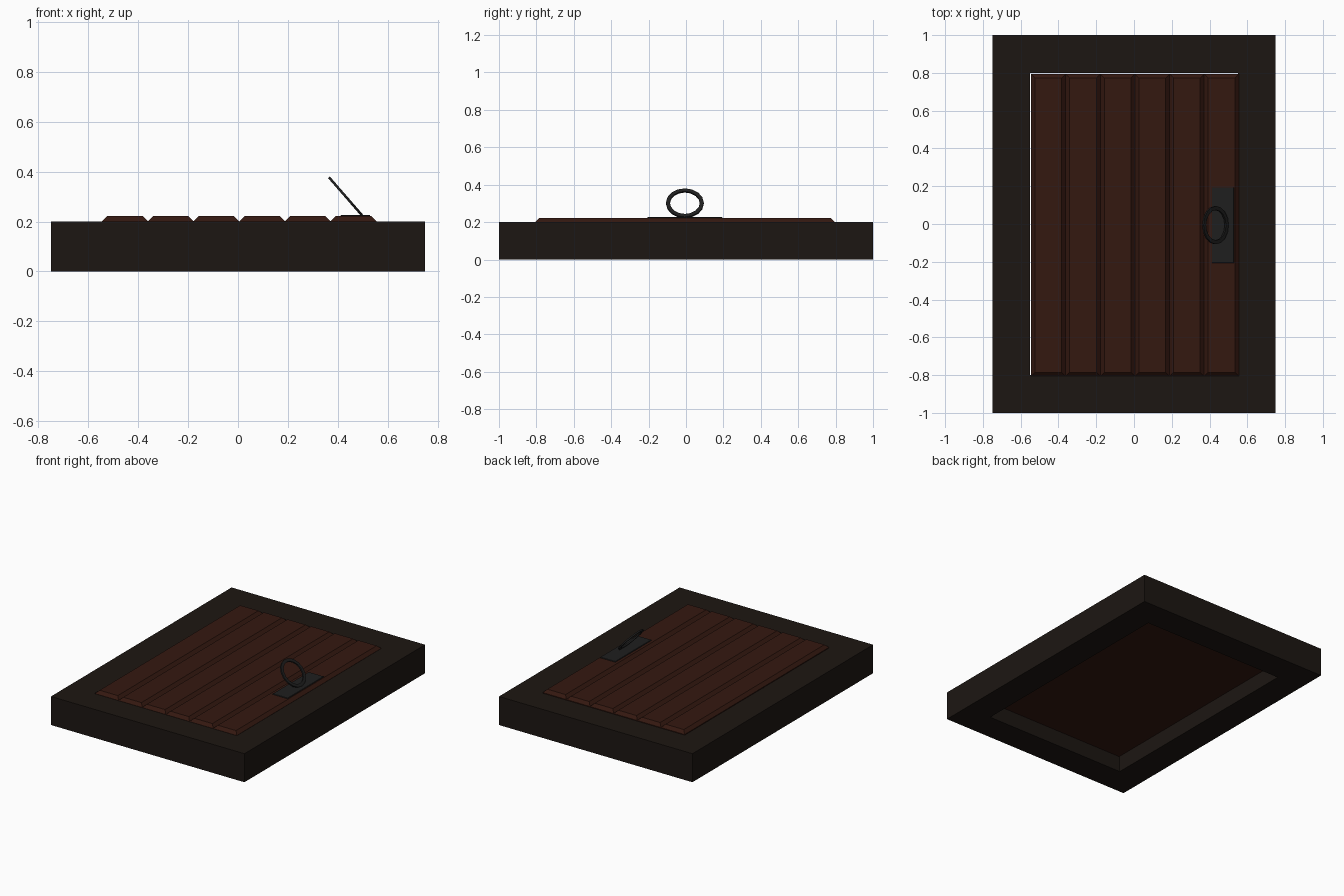
import bpy, bmesh, math
from mathutils import Vector, Matrix

if "Cube" in bpy.data.objects:
    bpy.data.objects.remove(bpy.data.objects["Cube"])


def material(name, rgb):
    m = bpy.data.materials.new(name)
    m.diffuse_color = (*rgb, 1)
    m.use_nodes = True
    m.node_tree.nodes["Principled BSDF"].inputs["Base Color"].default_value = m.diffuse_color
    return m


frame_wood = material("dark_wood", (0.012, 0.008, 0.006))
plank_wood = material("red_wood", (0.034, 0.009, 0.005))
iron = material("iron", (0.013, 0.013, 0.013))


def finish(name, bm, mat):
    bmesh.ops.recalc_face_normals(bm, faces=bm.faces[:])
    mesh = bpy.data.meshes.new(name)
    bm.to_mesh(mesh)
    bm.free()
    mesh.materials.append(mat)
    ob = bpy.data.objects.new(name, mesh)
    bpy.context.collection.objects.link(ob)
    return ob


def tube(outer, inner, z0, z1):
    """Closed band between two matching outlines, from z0 to z1."""
    bm = bmesh.new()
    rings = [[bm.verts.new((x, y, z)) for x, y in pts]
             for pts, z in ((outer, z0), (outer, z1), (inner, z1), (inner, z0))]
    n = len(outer)
    for k in range(4):
        a, b = rings[k], rings[(k + 1) % 4]
        for i in range(n):
            j = (i + 1) % n
            bm.faces.new((a[i], a[j], b[j], b[i]))
    return bm


def chamfered_box(lo, hi, c):
    """Box whose top rim is chamfered by c."""
    lo, hi = Vector(lo), Vector(hi)
    bm = bmesh.new()
    bmesh.ops.create_cube(bm, size=1)
    for v in bm.verts:
        for i in range(3):
            v.co[i] = hi[i] if v.co[i] > 0 else lo[i]
    rim = [e for e in bm.edges if all(v.co.z > hi.z - 1e-5 for v in e.verts)]
    bmesh.ops.bevel(bm, geom=rim, offset=c, segments=1, affect='EDGES')
    return bm


def rect(x, y):
    return [(-x, -y), (x, -y), (x, y), (-x, y)]


def circle(r, n=16):
    return [(r * math.cos(2 * math.pi * i / n), r * math.sin(2 * math.pi * i / n))
            for i in range(n)]


# Surrounding frame
finish("frame", tube(rect(0.75, 1.0), rect(0.55, 0.8), 0, 0.2), frame_wood)

# Door planks, sitting slightly off-centre so a slim gap shows on two sides
DX, DY, W = 0.005, -0.006, 1.1 / 6
for i in range(6):
    x = -0.55 + DX + i * W
    finish(f"plank_{i + 1}",
           chamfered_box((x, -0.8 + DY, 0.11), (x + W, 0.8 + DY, 0.222), 0.021),
           plank_wood)

# Handle plate
finish("handle_plate",
       chamfered_box((0.412, -0.2 + DY, 0.21), (0.53, 0.2 + DY, 0.227), 0.002), iron)

# Tilted pull ring
ring = finish("pull_ring", tube(circle(0.101), circle(0.08), -0.005, 0.005), iron)
tilt = math.atan2(0.155, 0.135)
ring.matrix_world = Matrix.Translation((0.431, DY, 0.301)) @ Matrix.Rotation(tilt, 4, 'Y')
